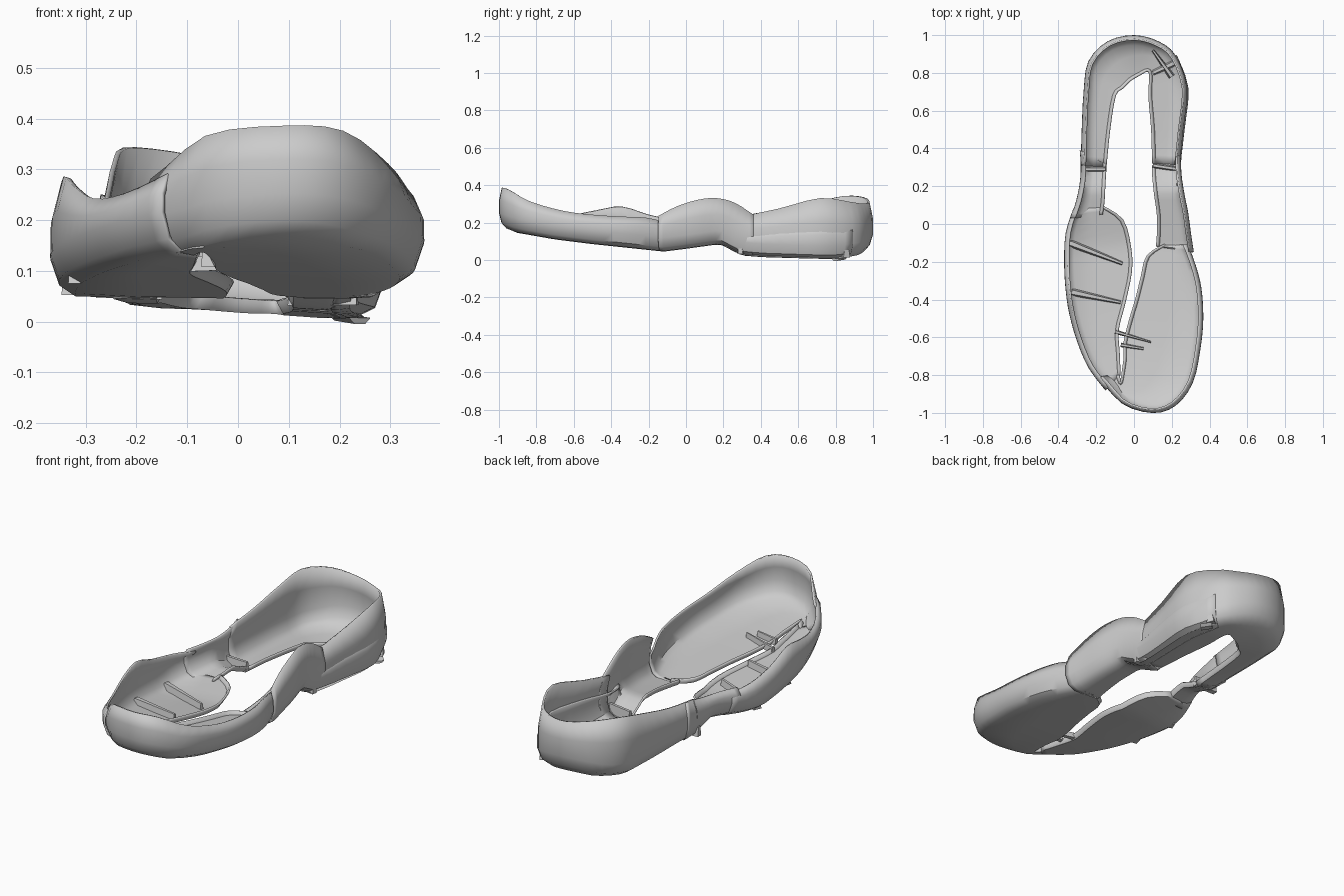
import bpy, math
from mathutils import Vector

if "Cube" in bpy.data.objects:
    bpy.data.objects.remove(bpy.data.objects["Cube"])

# underside height along the length of the sole
FLOOR = [(-1, .185), (-.9, .15), (-.7, .115), (-.5, .09), (-.12, .05), (0, .065),
         (.18, .09), (.3, .035), (.8, .022), (.92, .035), (1, .07)]


def floor_z(x, y):
    y = max(-1, min(1, y))
    for (a, za), (b, zb) in zip(FLOOR, FLOOR[1:]):
        if y <= b:
            z = za + (zb - za) * (y - a) / (b - a)
            break
    return z - .06 * x * max(0, min(1, (y - .2) * 5))


def spline(rows, n):
    """Catmull-Rom resampling of station rows."""
    out = []
    for i in range(len(rows) - 1):
        p = [rows[max(0, min(len(rows) - 1, i + k))] for k in (-1, 0, 1, 2)]
        for s in range(n):
            t = s / n
            out.append([.5 * (2 * b + (c - a) * t + (2 * a - 5 * b + 4 * c - d) * t * t
                              + (3 * b - a - 3 * c + d) * t ** 3) for a, b, c, d in zip(*p)])
    return out + [list(rows[-1])]


def finish(name, verts, faces, thick):
    me = bpy.data.meshes.new(name)
    me.from_pydata(verts, [], faces)
    ob = bpy.data.objects.new(name, me)
    bpy.context.collection.objects.link(ob)
    if thick:
        mod = ob.modifiers.new("thickness", 'SOLIDIFY')
        mod.thickness, mod.offset = thick, 0
    bpy.ops.object.select_all(action='DESELECT')
    ob.select_set(True)
    bpy.context.view_layer.objects.active = ob
    bpy.ops.object.shade_smooth_by_angle(angle=math.radians(38))
    return ob


def shell(name, stations, n=3, lip=.022, grow=0):
    """Sheet from inner edge over the floor and up the wall.
    Station: outer x, outer y, inner x, inner y, top z."""
    verts, faces, k = [], [], 8
    for ox, oy, ix, iy, top in spline(stations, n):
        o, i = Vector((ox, oy)), Vector((ix, iy))
        d = (o - i).normalized()
        o += d * grow
        length = (o - i).length
        f0 = floor_z(*o)
        h = max(.05, top - f0)
        section = [(0, lip), (.012, 0), (length * .5, 0), (length - .05, .003),
                   (length - .02, .022), (length - .003, .07)]
        for s, dz in section:
            p = i + d * s
            verts.append((p.x, p.y, floor_z(p.x, p.y) + dz))
        for inset, z in ((.004, f0 + .07 + (h - .07) * .5), (.022, f0 + h)):
            p = o - d * inset
            verts.append((p.x, p.y, z))
    for r in range(len(verts) // k - 1):
        for c in range(k - 1):
            a = r * k + c
            faces.append((a, a + 1, a + k + 1, a + k))
    return finish(name, verts, faces, .01)


def ridge(name, a, b, w0, w1, h):
    """Tapered moulded rib lying on the floor from a to b."""
    a, b = Vector(a), Vector(b)
    d = (b - a).normalized()
    s = Vector((-d.y, d.x))
    verts = []
    for p, w in ((a, w0), (b, w1)):
        for side, z in ((-1, 0), (-.5, h), (.5, h), (1, 0)):
            q = p + s * side * w
            verts.append((q.x, q.y, floor_z(p.x, p.y) + z))
    faces = [(0, 1, 5, 4), (1, 2, 6, 5), (2, 3, 7, 6), (3, 0, 4, 7), (3, 2, 1, 0), (4, 5, 6, 7)]
    return finish(name, verts, faces, 0)


# forefoot pad with the toe wall
shell("right_forefoot_pad", [
    (-.19, -.81, -.08, -.80, .28), (-.06, -.95, -.07, -.84, .365), (.10, -.998, -.06, -.78, .385),
    (.22, -.96, -.05, -.70, .375), (.31, -.84, -.05, -.62, .31), (.35, -.66, -.02, -.50, .26),
    (.365, -.50, .01, -.40, .24), (.355, -.34, .04, -.28, .23), (.325, -.22, .07, -.17, .225),
    (.285, -.11, .16, -.11, .20)])

# forefoot pad on the other side of the split
shell("left_forefoot_pad", [
    (-.32, .08, -.16, .09, .19), (-.36, -.05, -.06, .02, .21), (-.368, -.20, -.02, -.12, .24),
    (-.36, -.35, -.015, -.25, .285), (-.34, -.48, -.05, -.42, .265), (-.30, -.62, -.085, -.56, .24),
    (-.24, -.76, -.08, -.68, .25), (-.15, -.88, -.075, -.80, .29)])

# ribs on the left pad and crossing strip at the split
for idx, (a, b) in enumerate([((-.34, -.10), (-.06, -.21)), ((-.33, -.36), (-.07, -.415))]):
    ridge(f"pad_rib_{idx + 1}", a, b, .022, .01, .035)
ridge("split_strip_long", (-.10, -.57), (.09, -.625), .012, .005, .03)
ridge("split_strip_short", (-.07, -.64), (.05, -.66), .012, .008, .03)

# side rails through the arch
shell("left_arch_rail", [
    (-.335, .03, -.17, .05, .21), (-.305, .12, -.16, .12, .215), (-.285, .22, -.155, .22, .22),
    (-.28, .31, -.15, .30, .235), (-.285, .39, -.155, .32, .25)])
shell("right_arch_rail", [
    (.315, -.15, .12, -.12, .235), (.30, -.05, .125, -.06, .285), (.285, .06, .125, .05, .32),
    (.265, .16, .11, .16, .33), (.25, .26, .10, .26, .305), (.245, .37, .10, .31, .24)])

# U-shaped heel cup
HEEL = [
    (-.28, .31, -.15, .30, .24), (-.275, .50, -.13, .50, .265), (-.265, .70, -.10, .68, .31),
    (-.24, .86, -.06, .72, .342), (-.14, .965, -.02, .76, .335), (0, .998, .03, .79, .31),
    (.13, .965, .07, .81, .30), (.22, .89, .085, .78, .31), (.28, .72, .08, .68, .33),
    (.26, .50, .095, .50, .275), (.24, .31, .10, .32, .235)]
shell("heel_cup", HEEL)

# raised lower panel around the outside of the right heel
panel = [(ox, oy, ox + (ix - ox) * .4, oy + (iy - oy) * .4, z) for (ox, oy, ix, iy, _), z
         in zip(HEEL[7:], (.20, .19, .17, .14))] + [(.25, .2, .2, .21, .13)]
shell("right_heel_panel", panel, lip=0, grow=.006)

# moulded folds at the back right corner of the heel
ridge("heel_fold_long", (.10, .80), (.23, .86), .014, .02, .05)
ridge("heel_fold_cross", (.10, .92), (.20, .78), .008, .018, .06)
ridge("heel_lug", (.20, .84), (.24, .80), .03, .03, -.012)
# steps where heel and arch rails meet
ridge("left_step", (-.28, .29), (-.15, .29), .014, .014, .05)
ridge("right_step", (.10, .31), (.235, .29), .014, .014, .05)
